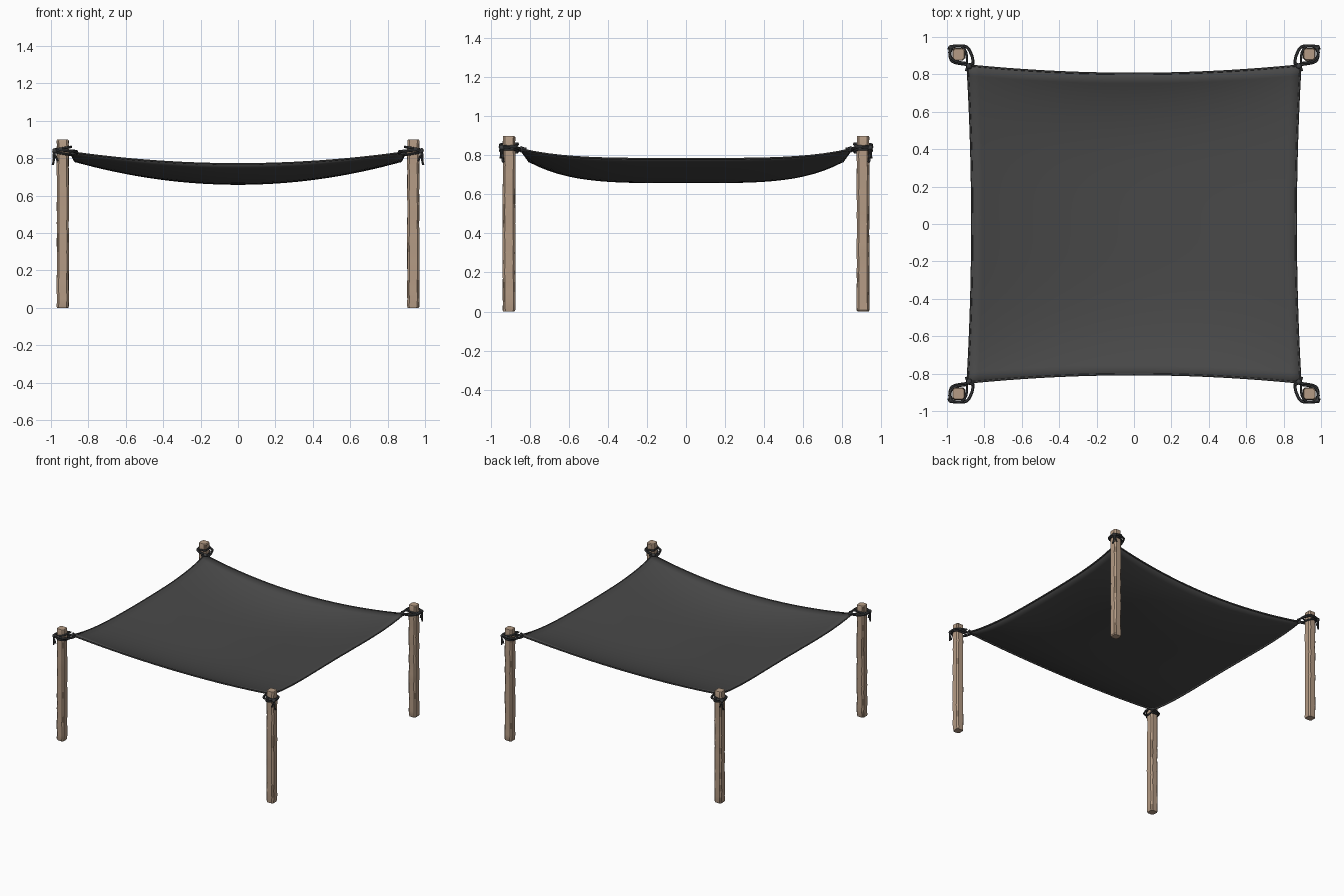
import bpy, bmesh, random
from math import sin, cos, pi
from mathutils import Vector

random.seed(4)
if "Cube" in bpy.data.objects:
    bpy.data.objects.remove(bpy.data.objects["Cube"])


def material(name, color):
    m = bpy.data.materials.new(name)
    m.use_nodes = True
    m.diffuse_color = (*color, 1)
    m.node_tree.nodes["Principled BSDF"].inputs["Base Color"].default_value = (*color, 1)
    return m


WOOD = material("pale wood", (0.46, 0.33, 0.235))
GRAIN = material("worn wood", (0.25, 0.175, 0.12))
CLOTH = material("charcoal cloth", (0.065, 0.065, 0.065))
ROPE = material("dark rope", (0.045, 0.047, 0.05))

POST_X, POST_Y, POST_H = 0.937, 0.907, 0.9
CORNERS = [(x, y) for x in (-1, 1) for y in (-1, 1)]


def finish(bm, name, mats):
    bmesh.ops.recalc_face_normals(bm, faces=bm.faces[:])
    me = bpy.data.meshes.new(name)
    bm.to_mesh(me)
    bm.free()
    for m in mats:
        me.materials.append(m)
    ob = bpy.data.objects.new(name, me)
    bpy.context.collection.objects.link(ob)
    return ob


def smooth(ob, angle=0.6):
    bpy.ops.object.select_all(action="DESELECT")
    ob.select_set(True)
    bpy.context.view_layer.objects.active = ob
    bpy.ops.object.shade_smooth_by_angle(angle=angle)


# Hewn posts: chamfered squares lofted through slightly uneven rings
def post(name, cx, cy):
    bm = bmesh.new()
    a, c = 0.032, 0.021
    section = [(a, -c), (a, c), (c, a), (-c, a), (-a, c), (-a, -c), (-c, -a), (c, -a)]
    heights = [0, 0.008] + [POST_H * i / 18 for i in range(1, 18)] + [POST_H - 0.007, POST_H]
    rings = []
    for z in heights:
        s = 0.9 if z in (0, POST_H) else random.uniform(0.97, 1.04)
        dx, dy = random.uniform(-0.0015, 0.0015), random.uniform(-0.0015, 0.0015)
        rings.append([bm.verts.new((cx + dx + x * s, cy + dy + y * s, z)) for x, y in section])
    for lo, hi in zip(rings, rings[1:]):
        for i in range(8):
            j = (i + 1) % 8
            f = bm.faces.new((lo[i], lo[j], hi[j], hi[i]))
            # worn patches along some chamfered edges
            f.material_index = int(i % 2 == 1 and random.random() < 0.16)
    bm.faces.new(rings[0])
    bm.faces.new(rings[-1])
    smooth(finish(bm, name, [WOOD, GRAIN]))


# Sagging cloth: concave outline, raised corners, deep middle
def cloth_point(u, v):
    x = u * (0.865 + 0.025 * v * v)
    y = v * (0.803 + 0.045 * u * u)
    z = 0.662 + 0.12 * u ** 2 + 0.107 * v ** 4 - 0.057 * u ** 2 * v ** 4
    return Vector((x, y, z))


def canopy():
    bm = bmesh.new()
    n = 32
    grid = [[bm.verts.new(cloth_point(2 * i / n - 1, 2 * j / n - 1)) for j in range(n + 1)]
            for i in range(n + 1)]
    for i in range(n):
        for j in range(n):
            bm.faces.new((grid[i][j], grid[i + 1][j], grid[i + 1][j + 1], grid[i][j + 1]))
    ob = finish(bm, "canopy_cloth", [CLOTH])
    mod = ob.modifiers.new("thickness", "SOLIDIFY")
    mod.thickness = 0.008
    mod.offset = 0
    smooth(ob)


def tube(name, points, radius, mat, cyclic=False, spline="NURBS"):
    cu = bpy.data.curves.new(name, "CURVE")
    cu.dimensions = "3D"
    cu.bevel_depth = radius
    cu.bevel_resolution = 1
    cu.resolution_u = 4
    cu.use_fill_caps = True
    sp = cu.splines.new(spline)
    sp.points.add(len(points) - 1)
    for p, co in zip(sp.points, points):
        p.co = (*co, 1)
    if spline == "NURBS":
        sp.order_u = 3
        sp.use_endpoint_u = True
    sp.use_cyclic_u = cyclic
    cu.materials.append(mat)
    ob = bpy.data.objects.new(name, cu)
    bpy.context.collection.objects.link(ob)
    bpy.ops.object.select_all(action="DESELECT")
    ob.select_set(True)
    bpy.context.view_layer.objects.active = ob
    bpy.ops.object.convert(target="MESH")
    smooth(bpy.context.object, 1.0)


def knot(name, centre, size):
    bm = bmesh.new()
    bmesh.ops.create_icosphere(bm, subdivisions=2, radius=size)
    for v in bm.verts:
        v.co = v.co * (1 + 0.15 * sin(v.co.z / size * 6 + v.co.x / size * 3)) + Vector(centre)
    smooth(finish(bm, name, [ROPE]), 1.0)


# Lashing at one corner; offsets point outward from the post centre
def lashing(tag, sx, sy):
    def at(x, y, z):
        return (sx * (POST_X + x), sy * (POST_Y + y), z)

    loop = [(-0.075, -0.062, 0.828), (-0.08, -0.03, 0.832), (-0.055, 0.03, 0.838),
            (-0.035, 0.046, 0.84), (0.03, 0.046, 0.845), (0.05, 0.035, 0.845),
            (0.046, -0.03, 0.842), (0.02, -0.046, 0.838), (-0.03, -0.052, 0.832)]
    tube("rope_loop_" + tag, [at(*p) for p in loop], 0.008, ROPE, True)

    # two tight turns round the post
    k = 0.043
    square = [(-k, -k), (k, -k), (k, k), (-k, k)]
    for n, (z, tilt) in enumerate(((0.825, 0.008), (0.853, -0.008))):
        tube(f"rope_turn_{n}_{tag}",
             [at(x * 1.05, y * 1.05, z + tilt * x / k) for x, y in square], 0.007, ROPE, True)

    # tied ends hanging from the outer knot
    knot("outer_knot_" + tag, at(0.042, 0.036, 0.84), 0.015)
    tube("rope_tail_" + tag, [at(0.04, 0.035, 0.84), at(0.052, 0.036, 0.825),
                              at(0.045, 0.034, 0.79), at(0.054, 0.03, 0.765)], 0.0065, ROPE)
    tube("rope_tail_short_" + tag, [at(0.04, 0.035, 0.84), at(0.05, 0.043, 0.83),
                                    at(0.032, 0.04, 0.8), at(0.028, 0.043, 0.785)], 0.006, ROPE)
    # knot gripping the cloth corner
    grip = Vector(cloth_point(sx, sy))
    knot("cloth_knot_" + tag, grip - Vector((sx * 0.008, sy * 0.004, 0)), 0.016)
    tube("cloth_tie_" + tag, [grip + Vector((-sx * 0.03, sy * 0.012, 0.006)), grip,
                              grip + Vector((sx * 0.008, -sy * 0.03, 0.002))], 0.007, ROPE)


# Stitched hem following the four cloth edges
def hems():
    steps = [i / 12 - 1 for i in range(25)]
    for name, s in (("right", -1), ("left", 1)):
        tube("hem_" + name, [cloth_point(s, t) for t in steps], 0.006, CLOTH, spline="POLY")
    for name, s in (("front", -1), ("back", 1)):
        tube("hem_" + name, [cloth_point(t, s) for t in steps], 0.006, CLOTH, spline="POLY")


canopy()
hems()
for sx, sy in CORNERS:
    tag = ("back" if sy > 0 else "front") + ("_left" if sx > 0 else "_right")
    post("post_" + tag, sx * POST_X, sy * POST_Y)
    lashing(tag, sx, sy)
